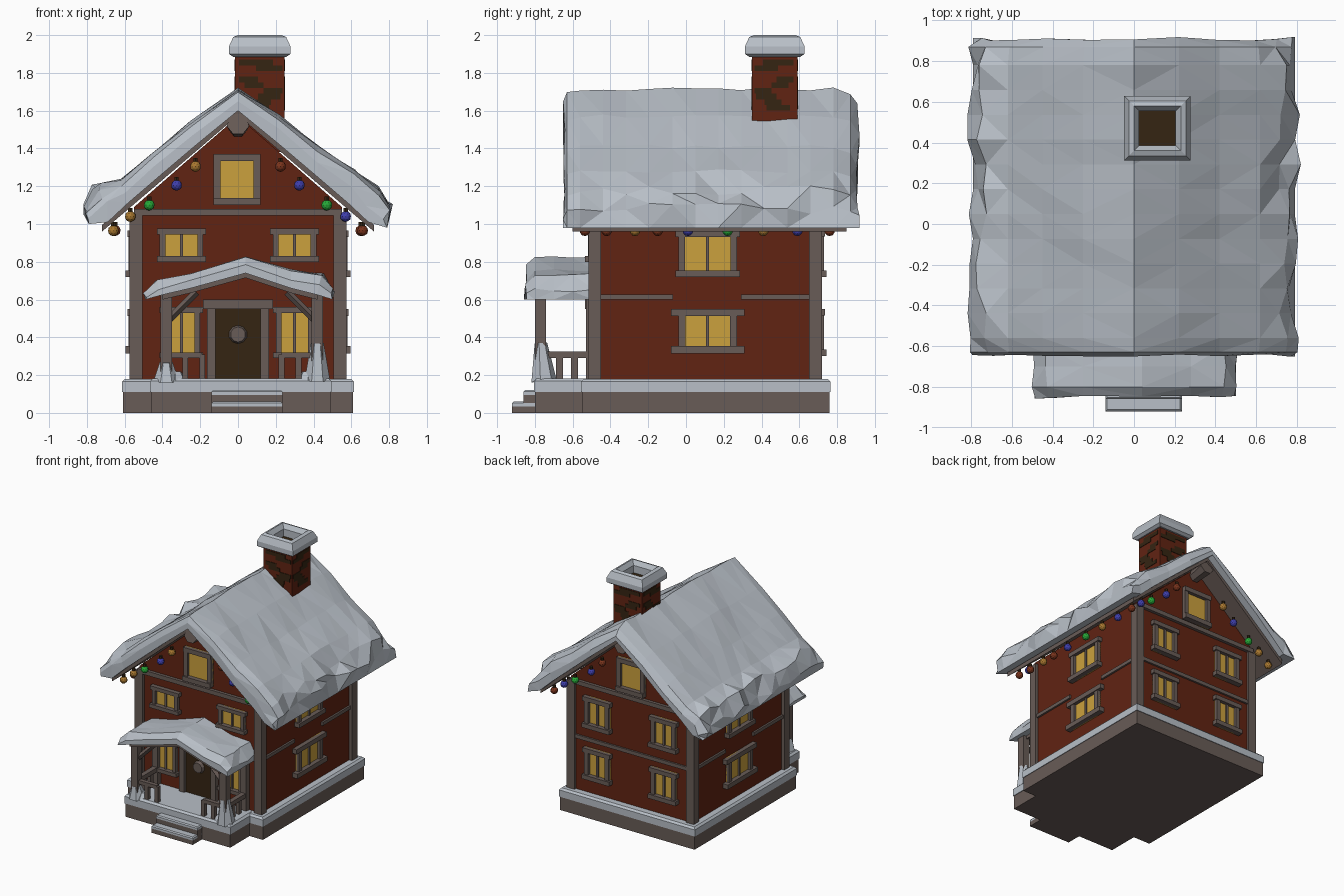
import bpy, bmesh, math, random
from mathutils import Vector

random.seed(4)
if "Cube" in bpy.data.objects:
    bpy.data.objects.remove(bpy.data.objects["Cube"])


def material(name, r, g, b):
    m = bpy.data.materials.new(name)
    m.use_nodes = True
    m.diffuse_color = (r, g, b, 1)
    m.node_tree.nodes["Principled BSDF"].inputs["Base Color"].default_value = (r, g, b, 1)
    return m


SNOW = material("snow", 0.48, 0.52, 0.57)
RED = material("red_wall", 0.119, 0.017, 0.006)
WOOD = material("grey_wood", 0.14, 0.107, 0.095)
DARK = material("dark_brown", 0.035, 0.018, 0.006)
GLOW = material("window_yellow", 0.60, 0.355, 0.047)
GREEN = material("bulb_green", 0.02, 0.40, 0.04)
BLUE = material("bulb_blue", 0.05, 0.05, 0.42)
GOLD = material("bulb_gold", 0.40, 0.19, 0.03)
RUST = material("bulb_red", 0.2, 0.035, 0.012)


def finish(name, bm, mat):
    bmesh.ops.recalc_face_normals(bm, faces=bm.faces)
    me = bpy.data.meshes.new(name)
    bm.to_mesh(me)
    bm.free()
    me.materials.append(mat)
    ob = bpy.data.objects.new(name, me)
    bpy.context.collection.objects.link(ob)
    return ob


def box(name, x0, x1, y0, y1, z0, z1, mat, bevel=0):
    bm = bmesh.new()
    bmesh.ops.create_cube(bm, size=1)
    for v in bm.verts:
        v.co = ((x0 + x1) / 2 + v.co.x * (x1 - x0),
                (y0 + y1) / 2 + v.co.y * (y1 - y0),
                (z0 + z1) / 2 + v.co.z * (z1 - z0))
    if bevel:
        top = [e for e in bm.edges if all(v.co.z > z1 - 0.001 for v in e.verts)]
        bmesh.ops.bevel(bm, geom=top, offset=bevel, segments=1, affect='EDGES')
    return finish(name, bm, mat)


def beam(name, a, b, r, mat, sides=4, r2=None):
    """Straight bar or cone from a to b."""
    a, b = Vector(a), Vector(b)
    bm = bmesh.new()
    bmesh.ops.create_cone(bm, cap_ends=True, segments=sides, radius1=r,
                          radius2=r if r2 is None else r2, depth=(b - a).length)
    q = (b - a).to_track_quat('Z', 'Y')
    for v in bm.verts:
        v.co = q @ v.co + (a + b) / 2
    return finish(name, bm, mat)


def loft(name, outer, inner, stations, mat, rough=0, eave=0):
    """Shell between two equal profiles along y; stations are (y, thickness)."""
    bm = bmesh.new()
    n = len(outer)
    rings = []
    for k, (y, t) in enumerate(stations):
        end = k in (0, len(stations) - 1)
        lo, hi = [], []
        for i, (o, p) in enumerate(zip(outer, inner)):
            x, z = p[0] + (o[0] - p[0]) * t, p[1] + (o[1] - p[1]) * t
            edge = i < 2 or i > n - 3
            yy = y - math.copysign(random.uniform(0, 2 * rough), y - 0.1) if end else y
            if edge:
                x -= math.copysign(random.uniform(0, eave), x)
            z += random.uniform(-1, 1) * (eave / 2 if edge else rough)
            hi.append(bm.verts.new((x, yy, z)))
            lo.append(bm.verts.new((p[0], yy, p[1])))
        rings.append(hi + lo[::-1])
    for a, b in zip(rings, rings[1:]):
        for i in range(2 * n):
            j = (i + 1) % (2 * n)
            bm.faces.new((a[i], a[j], b[j], b[i]))
    for r in (rings[0], rings[-1]):
        for i in range(n - 1):
            bm.faces.new((r[i], r[i + 1], r[2 * n - 2 - i], r[2 * n - 1 - i]))
    bmesh.ops.triangulate(bm, faces=bm.faces)
    return finish(name, bm, mat)


# Stone base, porch floor and steps with snow on them
box("house_base", -0.61, 0.61, -0.55, 0.76, 0, 0.12, WOOD)
box("house_base_snow", -0.615, 0.615, -0.555, 0.765, 0.11, 0.18, SNOW, 0.015)
box("porch_base", -0.46, 0.49, -0.80, -0.5, 0, 0.12, WOOD)
box("porch_base_snow", -0.465, 0.495, -0.805, -0.5, 0.11, 0.183, SNOW, 0.015)
for i, (y, z) in enumerate(((-0.92, 0.06), (-0.86, 0.12))):
    box(f"step_{i}", -0.14, 0.235, y, -0.78, 0, z - 0.025, WOOD)
    box(f"step_snow_{i}", -0.14, 0.235, y, -0.78, z - 0.025, z, SNOW, 0.008)

# House body with gables
bm = bmesh.new()
front = [bm.verts.new((x, -0.49, z)) for x, z in
         ((-0.55, 0.15), (0.55, 0.15), (0.55, 1.09), (0, 1.57), (-0.55, 1.09))]
face = bm.faces.new(front)
ext = bmesh.ops.extrude_face_region(bm, geom=[face])["geom"]
for v in ext:
    if isinstance(v, bmesh.types.BMVert):
        v.co.y = 0.70
finish("house_walls", bm, RED)

# Corner posts
for sx in (-1, 1):
    for y0, y1 in ((-0.515, -0.45), (0.65, 0.72)):
        xs = sorted((sx * 0.505, sx * 0.575))
        box("corner_post", *xs, y0, y1, 0.17, 1.06, WOOD)


def on_wall(name, side, u0, u1, z0, z1, d, mat, d0=-0.01):
    """Box laid on a wall: u runs along the wall, d out of it."""
    if side in ("front", "back"):
        ys = (-0.49 - d, -0.49 - d0) if side == "front" else (0.70 + d0, 0.70 + d)
        return box(f"{side}_{name}", u0, u1, *ys, z0, z1, mat)
    xs = (0.55 + d0, 0.55 + d) if side == "left" else (-0.55 - d, -0.55 - d0)
    return box(f"{side}_{name}", *xs, u0, u1, z0, z1, mat)


def window(side, u0, u1, z0, z1, f=0.035, mullion=True, ledge=0.015):
    on_wall("window_pane", side, u0, u1, z0, z1, 0.008, GLOW)
    for a, b in ((u0, u0 + f), (u1 - f, u1)):
        on_wall("window_jamb", side, a, b, z0, z1, 0.03, WOOD)
    on_wall("window_head", side, u0 - ledge, u1 + ledge, z1 - f, z1, 0.036, WOOD)
    on_wall("window_sill", side, u0 - ledge, u1 + ledge, z0, z0 + f, 0.045, WOOD)
    if mullion:
        m = (u0 + u1) / 2
        on_wall("window_mullion", side, m - 0.008, m + 0.008, z0, z1, 0.02, WOOD)


# Windows
for s in (-1, 1):
    c = s * 0.30
    window("front", c - 0.115, c + 0.115, 0.80, 0.975, 0.03)
    window("front", c - 0.10, c + 0.10, 0.29, 0.56, 0.03)
    window("back", c - 0.11, c + 0.11, 0.72, 0.97)
    window("back", c - 0.11, c + 0.11, 0.30, 0.55)
for side in ("front", "back"):
    window(side, -0.13, 0.12, 1.10, 1.37, 0.037, False, 0.0)
    on_wall("gable_beam", side, -0.55, 0.55, 1.045, 1.08, 0.025, WOOD)
for side in ("left", "right"):
    window(side, -0.04, 0.27, 0.72, 0.965)
    window(side, -0.04, 0.27, 0.315, 0.55, 0.038, True, 0.04)
    on_wall("side_beam", side, -0.46, -0.07, 0.60, 0.628, 0.015, WOOD)
    on_wall("side_beam", side, 0.29, 0.66, 0.60, 0.628, 0.015, WOOD)
on_wall("beam", "back", -0.51, 0.51, 0.60, 0.63, 0.015, WOOD)

# Door with frame and wreath
on_wall("door", "front", -0.125, 0.125, 0.17, 0.56, 0.012, DARK)
for a in (-0.165, 0.12):
    on_wall("door_jamb", "front", a, a + 0.045, 0.17, 0.57, 0.035, WOOD)
on_wall("door_head", "front", -0.185, 0.185, 0.55, 0.60, 0.045, WOOD)
beam("door_wreath", (0, -0.50, 0.415), (0, -0.525, 0.415), 0.05, WOOD, 10, 0.04)

# Main roof: wooden deck, ridge log and thick snow
deck = [(-0.72, 0.995), (0, 1.61), (0.72, 0.995)]
loft("roof_deck", deck, [(x, z - 0.035) for x, z in deck], [(-0.60, 1), (0.85, 1)], WOOD)
for y0, y1 in ((-0.45, -0.61), (0.66, 0.84)):
    beam("ridge_log", (0, y0, 1.50), (0, y1, 1.53), 0.045, WOOD, 7, 0.06)
outer = [(-0.82, 1.08), (-0.78, 1.19), (-0.62, 1.23), (-0.45, 1.37), (-0.25, 1.54), (0, 1.715),
         (0.22, 1.57), (0.42, 1.41), (0.62, 1.28), (0.77, 1.18), (0.82, 1.08)]
inner = [(-0.79, 1.0), (-0.69, 1.01), (-0.58, 1.113), (-0.42, 1.25), (-0.22, 1.42), (0, 1.60),
         (0.22, 1.42), (0.42, 1.25), (0.58, 1.113), (0.69, 1.01), (0.79, 0.98)]
spans = [(-0.66, 0.5), (-0.63, 0.85), (-0.56, 1)]
spans += [(-0.56 + 1.34 * i / 11, 1) for i in range(1, 12)]
spans += [(0.87, 0.8), (0.92, 0.4)]
loft("roof_snow", outer, inner, spans, SNOW, 0.01, 0.06)

# Porch roof
outer = [(-0.505, 0.63), (-0.44, 0.70), (-0.25, 0.735), (0.04, 0.82), (0.28, 0.755),
         (0.46, 0.73), (0.515, 0.65)]
inner = [(-0.49, 0.60), (-0.40, 0.625), (-0.25, 0.66), (0.04, 0.74), (0.28, 0.66),
         (0.42, 0.625), (0.50, 0.60)]
loft("porch_roof_snow", outer, inner, [(-0.86, 0.5), (-0.80, 1), (-0.70, 1), (-0.6, 1),
     (-0.49, 1)], SNOW, 0.008, 0.02)
deck = inner[1:-1]
loft("porch_roof_deck", [(x, z + 0.005) for x, z in deck], [(x, z - 0.025) for x, z in deck],
     [(-0.83, 1), (-0.49, 1)], WOOD)

# Porch posts, braces, rails and snow drifts, mirrored about the porch centre
mid = 0.02
for s in (-1, 1):
    x = mid + s * 0.40
    box("porch_post", x - 0.03, x + 0.03, -0.80, -0.74, 0.17, 0.64, WOOD)
    box("porch_wall_post", x - 0.025, x + 0.025, -0.53, -0.49, 0.17, 0.64, WOOD)
    beam("porch_brace", (x, -0.77, 0.48), (x - s * 0.16, -0.77, 0.64), 0.02, WOOD)
    box("porch_side_rail", x - 0.02, x + 0.02, -0.76, -0.50, 0.29, 0.325, WOOD)
    for y in (-0.67, -0.59):
        box("porch_baluster", x - 0.014, x + 0.014, y - 0.018, y + 0.018, 0.17, 0.30, WOOD)
    inside = x - s * 0.19
    box("porch_front_rail", *sorted((x, inside)), -0.785, -0.75, 0.29, 0.32, WOOD)
    for px in (inside, x - s * 0.10):
        box("porch_baluster", px - 0.015, px + 0.015, -0.785, -0.75, 0.17, 0.31, WOOD)
    h = 0.37 if s > 0 else 0.27
    beam("snow_drift", (x, -0.755, 0.17), (x, -0.77, h), 0.07, SNOW, 7, 0.035)
    beam("snow_drift", (x - s * 0.05, -0.745, 0.17), (x - s * 0.05, -0.745, 0.22), 0.06, SNOW, 7, 0.03)

# Chimney with dark bricks
cx, cy = 0.115, 0.47
box("chimney", cx - 0.13, cx + 0.13, cy - 0.12, cy + 0.12, 1.38, 1.90, RED)
box("chimney_soot", cx - 0.10, cx + 0.10, cy - 0.09, cy + 0.09, 1.89, 1.905, DARK)
for row, u, w in ((1.60, -0.02, 0.07), (1.63, 0.01, 0.05), (1.66, 0.05, 0.06), (1.69, 0.07, 0.05),
                  (1.72, -0.03, 0.05), (1.75, -0.06, 0.05), (1.81, 0.05, 0.07), (1.84, -0.02, 0.09)):
    for s in (-1, 1):
        y, x = cy + s * 0.121, cx + s * 0.131
        box("dark_brick", cx + u - w, cx + u + w, y - 0.003, y + 0.003, row, row + 0.03, DARK)
        box("dark_brick", x - 0.003, x + 0.003, cy - (u + w) * 0.9, cy - (u - w) * 0.9,
            row, row + 0.03, DARK)

# Snow cap around the chimney mouth
bm = bmesh.new()
rings = []
for r, z in ((0.09, 1.89), (0.09, 1.965), (0.115, 2.0), (0.14, 1.99), (0.163, 1.94), (0.163, 1.90), (0.14, 1.885)):
    rings.append([bm.verts.new((cx + a * r, cy + b * (r - 0.005), z))
                  for a, b in ((-1, -1), (1, -1), (1, 1), (-1, 1))])
for a, b in zip(rings, rings[1:] + rings[:1]):
    for i in range(4):
        j = (i + 1) % 4
        bm.faces.new((a[i], a[j], b[j], b[i]))
finish("chimney_snow_cap", bm, SNOW)


# Light bulbs under the gables and eaves
def bulb(x, y, z, mat):
    bm = bmesh.new()
    bmesh.ops.create_icosphere(bm, subdivisions=2, radius=0.029)
    for v in bm.verts:
        v.co = v.co + Vector((x, y, z))
    finish("light_bulb", bm, mat)
    beam("bulb_cap", (x, y, z + 0.02), (x, y, z + 0.045), 0.013, DARK, 6)


gable = ((0.66, 0.965, GOLD, RUST), (0.57, 1.04, GOLD, BLUE), (0.47, 1.10, GREEN, GREEN),
         (0.325, 1.205, BLUE, BLUE), (0.225, 1.305, GOLD, RUST))
for x, z, left_mat, right_mat in gable:
    for y in (-0.535, 0.76):
        bulb(-x, y, z, left_mat)
        bulb(x, y, z, right_mat)
for y, mat in ((-0.42, RUST), (-0.27, GOLD), (-0.15, RUST), (0.01, BLUE), (0.22, GREEN),
               (0.41, GOLD), (0.59, BLUE)):
    for s in (-1, 1):
        bulb(s * 0.65, y, 0.965, mat)
